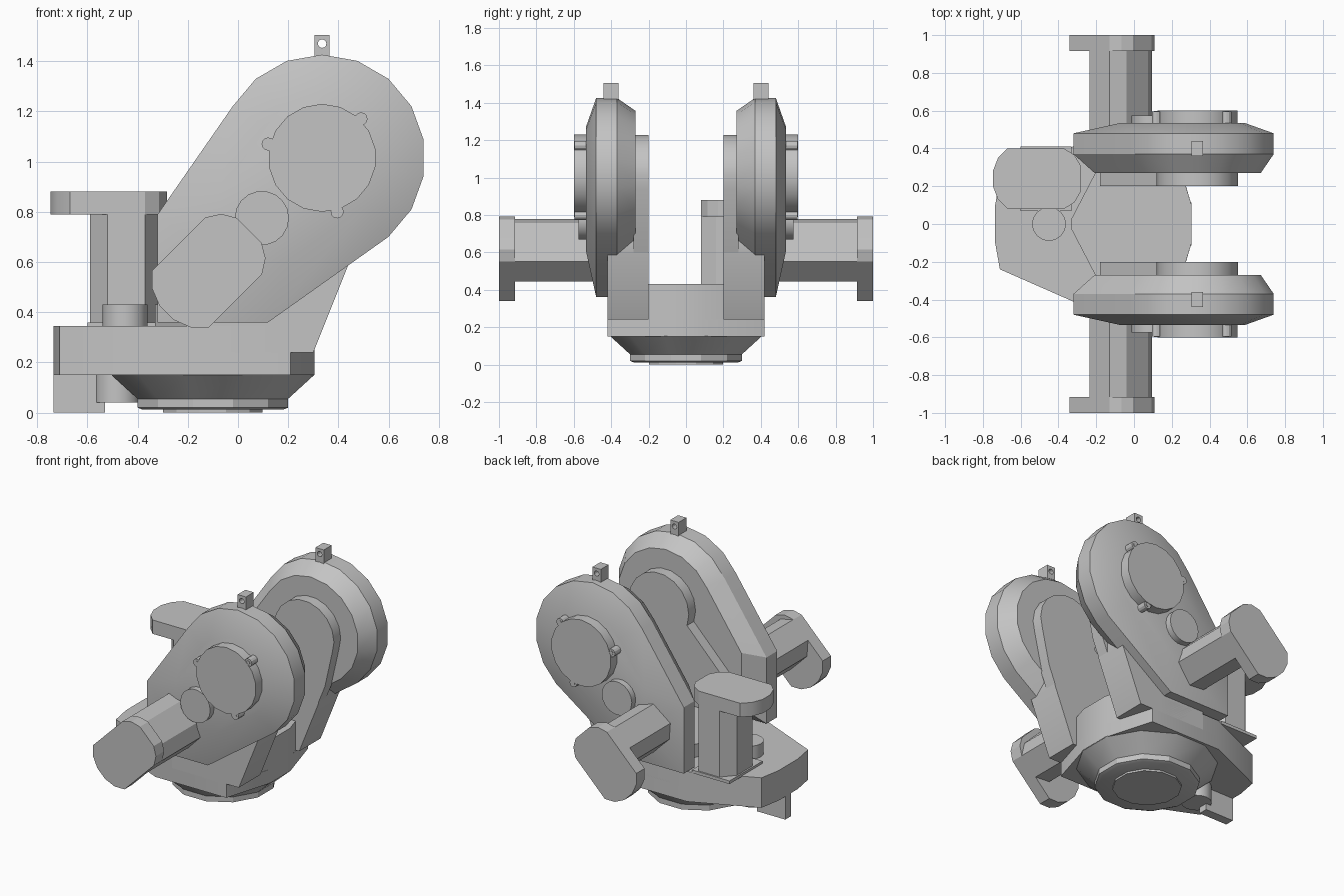
import bpy, bmesh
from math import sin, cos, radians, pi

cube = bpy.data.objects.get("Cube")
if cube:
    bpy.data.objects.remove(cube, do_unlink=True)

steel = bpy.data.materials.new("light_grey")
steel.use_nodes = True
grey = (0.55, 0.55, 0.55, 1)
steel.diffuse_color = grey
steel.node_tree.nodes["Principled BSDF"].inputs["Base Color"].default_value = grey


def finish(name, bm):
    bmesh.ops.recalc_face_normals(bm, faces=bm.faces)
    mesh = bpy.data.meshes.new(name)
    bm.to_mesh(mesh)
    bm.free()
    mesh.materials.append(steel)
    obj = bpy.data.objects.new(name, mesh)
    bpy.context.collection.objects.link(obj)
    bpy.ops.object.select_all(action="DESELECT")
    obj.select_set(True)
    bpy.context.view_layer.objects.active = obj
    bpy.ops.object.shade_smooth_by_angle(angle=radians(24))
    return obj


def loft(name, rings, axis="z", side=1):
    """Join outlines, each given as (points, depth), along one axis."""
    bm = bmesh.new()
    loops = []
    for pts, d in rings:
        loops.append([bm.verts.new((a, b, d) if axis == "z" else (a, side * d, b))
                      for a, b in pts])
    n = len(loops[0])
    for lo, hi in zip(loops, loops[1:]):
        for i in range(n):
            j = (i + 1) % n
            bm.faces.new((lo[i], lo[j], hi[j], hi[i]))
    bm.faces.new(loops[0])
    bm.faces.new(loops[-1])
    return finish(name, bm)


def prism(name, pts, lo, hi, axis="z", side=1):
    return loft(name, [(pts, lo), (pts, hi)], axis, side)


def arc(c, r, start, stop, steps):
    angles = [radians(start + (stop - start) * i / steps) for i in range(steps + 1)]
    return [(c[0] + r * cos(a), c[1] + r * sin(a)) for a in angles]


def circle(c, r, n, start=0):
    return arc(c, r, start, start + 360, n)[:-1]


def rect(x0, x1, y0, y1):
    return [(x0, y0), (x1, y0), (x1, y1), (x0, y1)]


def scaled(pts, c, f):
    return [(c[0] + (x - c[0]) * f, c[1] + (y - c[1]) * f) for x, y in pts]


def mirrored(half):
    return half + [(x, -y) for x, y in reversed(half)]


def turned(pts, c, degrees):
    s, k = sin(radians(degrees)), cos(radians(degrees))
    return [(c[0] + u * k - v * s, c[1] + u * s + v * k) for u, v in pts]


# Turntable and base
pivot = (-0.1, 0)
prism("turntable_foot", circle(pivot, 0.205, 12, 15), 0, 0.02)
loft("turntable_cone", [(circle(pivot, r, 12, 15), z) for r, z in
                        ((0.29, 0.012), (0.31, 0.02), (0.31, 0.055), (0.42, 0.152))])
deck = mirrored([(0.305, 0.1), (0.21, 0.42), (-0.3, 0.42), (-0.71, 0.24), (-0.735, 0.1)])
prism("base_lower", deck, 0.15, 0.24)
rear = mirrored([(0.15, 0.42), (-0.3, 0.42), (-0.71, 0.24), (-0.735, 0.1)])
prism("base_upper", rear, 0.235, 0.345)
prism("raised_deck", mirrored([(0.305, 0.1), (0.25, 0.28), (-0.2, 0.28), (-0.33, 0.03)]),
      0.235, 0.43)
prism("rear_boss", circle((-0.45, 0), 0.09, 16), 0.34, 0.43)
prism("lower_boss", circle((-0.48, 0), 0.09, 16), 0.04, 0.16)
prism("rear_fin", rect(-0.735, -0.53, -0.03, 0.03), 0, 0.16)

# Motor outlines, shared by all three motors
cap = mirrored([(0.232, 0.07), (0.2, 0.125), (0.145, 0.16), (-0.155, 0.16),
                (-0.205, 0.11), (-0.232, 0.04)])
body = mirrored([(0.195, 0.08), (0.145, 0.16), (-0.005, 0.16), (-0.075, 0.08)])

# Upright motor
stand = (-0.515, 0.24)
prism("upright_motor_flange", rect(-0.6, -0.33, 0.07, 0.41), 0.34, 0.36)
prism("upright_motor_body", turned(body, stand, 0), 0.34, 0.8)
prism("upright_motor_cap", turned(cap, stand, 0), 0.79, 0.88)

# Arm outlines
hub = (0.335, 1.015)
outline = arc(hub, 0.411, -50, 150, 10) + [(-0.32, 0.79), (-0.32, 0.36), (0.12, 0.36)]
inner_plate = arc(hub, 0.215, -20, 200, 11) + [(-0.18, 0.62), (-0.18, 0.4),
                                              (0.36, 0.4), (0.485, 0.71)]
bracket = [(-0.18, 0.24), (0.3, 0.24), (0.44, 0.59), (0.44, 0.66), (-0.18, 0.6)]


def lifting_eye(name, side):
    bm = bmesh.new()
    for pts in (rect(0.305, 0.365, 1.4, 1.505), circle((0.335, 1.47), 0.017, 12)):
        vs = [bm.verts.new((x, side * 0.36, z)) for x, z in pts]
        for i, v in enumerate(vs):
            bm.edges.new((v, vs[(i + 1) % len(vs)]))
    bmesh.ops.triangle_fill(bm, edges=bm.edges[:], use_beauty=True)
    ext = bmesh.ops.extrude_face_region(bm, geom=bm.faces[:], use_keep_orig=True)
    moved = [g for g in ext["geom"] if isinstance(g, bmesh.types.BMVert)]
    bmesh.ops.translate(bm, verts=moved, vec=(0, side * 0.08, 0))
    finish(name, bm)


# Both arms, each with its bracket, hub and motor
for label, side in (("front", -1), ("back", 1)):
    loft(label + "_arm", [(scaled(outline, hub, 0.83), 0.27), (outline, 0.37),
                          (outline, 0.48), (scaled(outline, hub, 0.62), 0.535)], "y", side)
    prism(label + "_inner_plate", inner_plate, 0.2, 0.28, "y", side)
    prism(label + "_bracket", bracket, 0.2, 0.42, "y", side)
    prism(label + "_hub_cover", circle(hub, 0.215, 18, 10), 0.5, 0.6, "y", side)
    for i, spot in enumerate(((0.49, 1.17), (0.12, 1.07), (0.395, 0.8))):
        prism(f"{label}_lug_{i + 1}", circle(spot, 0.026, 12), 0.5, 0.595, "y", side)
        prism(f"{label}_bolt_{i + 1}", circle(spot, 0.013, 10), 0.59, 0.598, "y", side)
    prism(label + "_gear_cover", circle((0.095, 0.775), 0.108, 18), 0.45, 0.575, "y", side)
    mount = (-0.12, 0.562)
    prism(label + "_motor_body", turned(body, mount, 45), 0.45, 0.92, "y", side)
    prism(label + "_motor_cap", turned(cap, mount, 45), 0.915, 1.0, "y", side)
    lifting_eye(label + "_lifting_eye", side)
